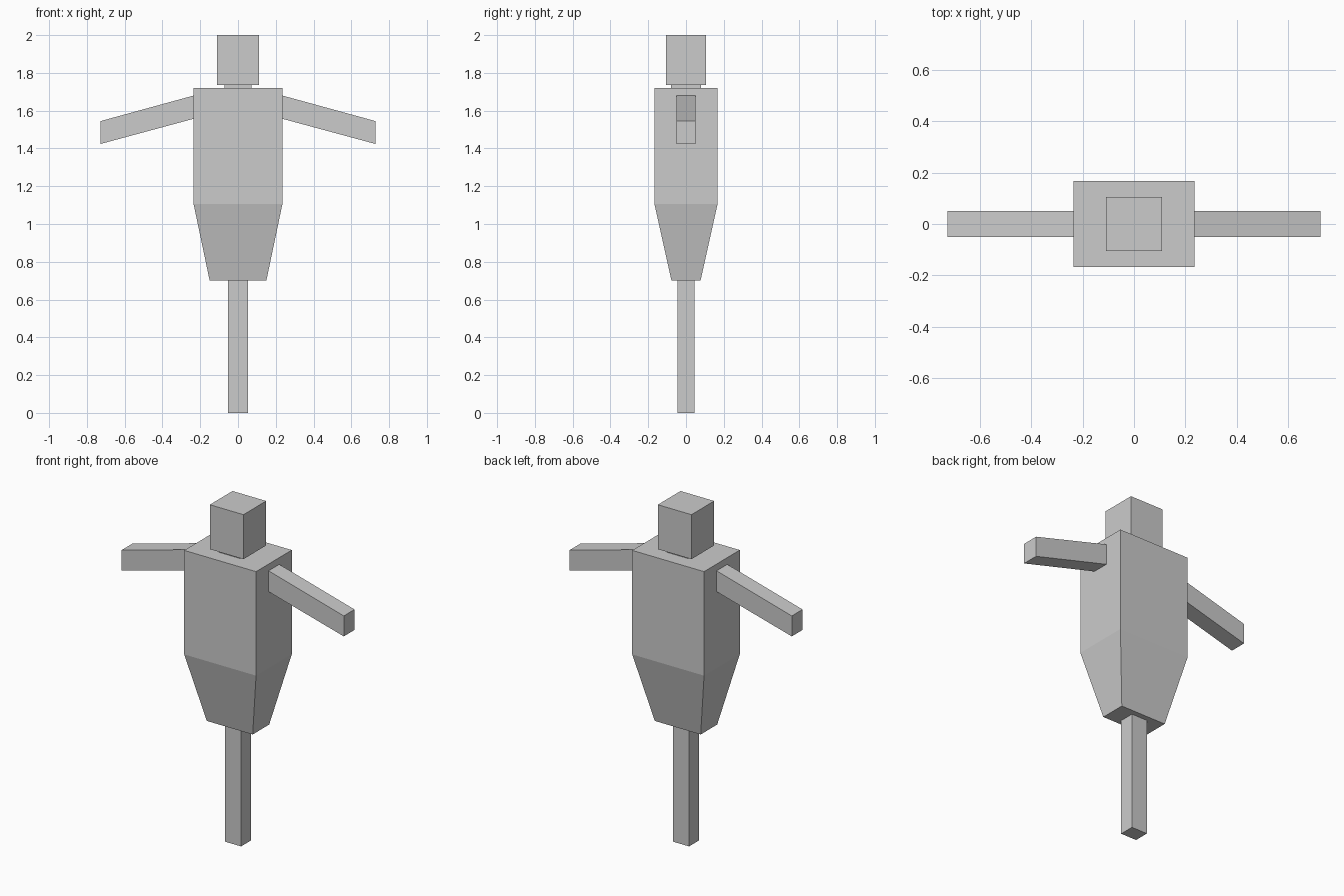
import bpy, bmesh

if "Cube" in bpy.data.objects:
    bpy.data.objects.remove(bpy.data.objects["Cube"])


def loft(name, sections):
    """Closed flat-faced solid through a list of four-corner sections."""
    bm = bmesh.new()
    rings = [[bm.verts.new(p) for p in s] for s in sections]
    for a, b in zip(rings, rings[1:]):
        for i in range(4):
            j = (i + 1) % 4
            bm.faces.new((a[i], a[j], b[j], b[i]))
    bm.faces.new(rings[0])
    bm.faces.new(rings[-1])
    bmesh.ops.recalc_face_normals(bm, faces=bm.faces[:])
    mesh = bpy.data.meshes.new(name)
    bm.to_mesh(mesh)
    bm.free()
    obj = bpy.data.objects.new(name, mesh)
    bpy.context.collection.objects.link(obj)
    return obj


def level(hx, hy, z):
    """Horizontal rectangle from half sizes."""
    return [(-hx, -hy, z), (hx, -hy, z), (hx, hy, z), (-hx, hy, z)]


def upright(x, hy, z0, z1):
    """Vertical rectangle across the arm."""
    return [(x, -hy, z0), (x, hy, z0), (x, hy, z1), (x, -hy, z1)]


# Post, tapered torso, neck and head, stacked from the ground up
loft("post", [level(0.052, 0.045, 0), level(0.052, 0.045, 0.70)])
loft("torso", [level(0.15, 0.077, 0.70), level(0.235, 0.167, 1.105),
               level(0.235, 0.167, 1.72)])
loft("neck", [level(0.072, 0.08, 1.72), level(0.072, 0.08, 1.737)])
loft("head", [level(0.11, 0.106, 1.737), level(0.11, 0.106, 2.0)])

# Drooping arms, sheared so both ends stay vertical
for side, name in ((1, "right_arm"), (-1, "left_arm")):
    loft(name, [upright(side * 0.235, 0.05, 1.557, 1.68),
                upright(side * 0.727, 0.05, 1.424, 1.545)])
